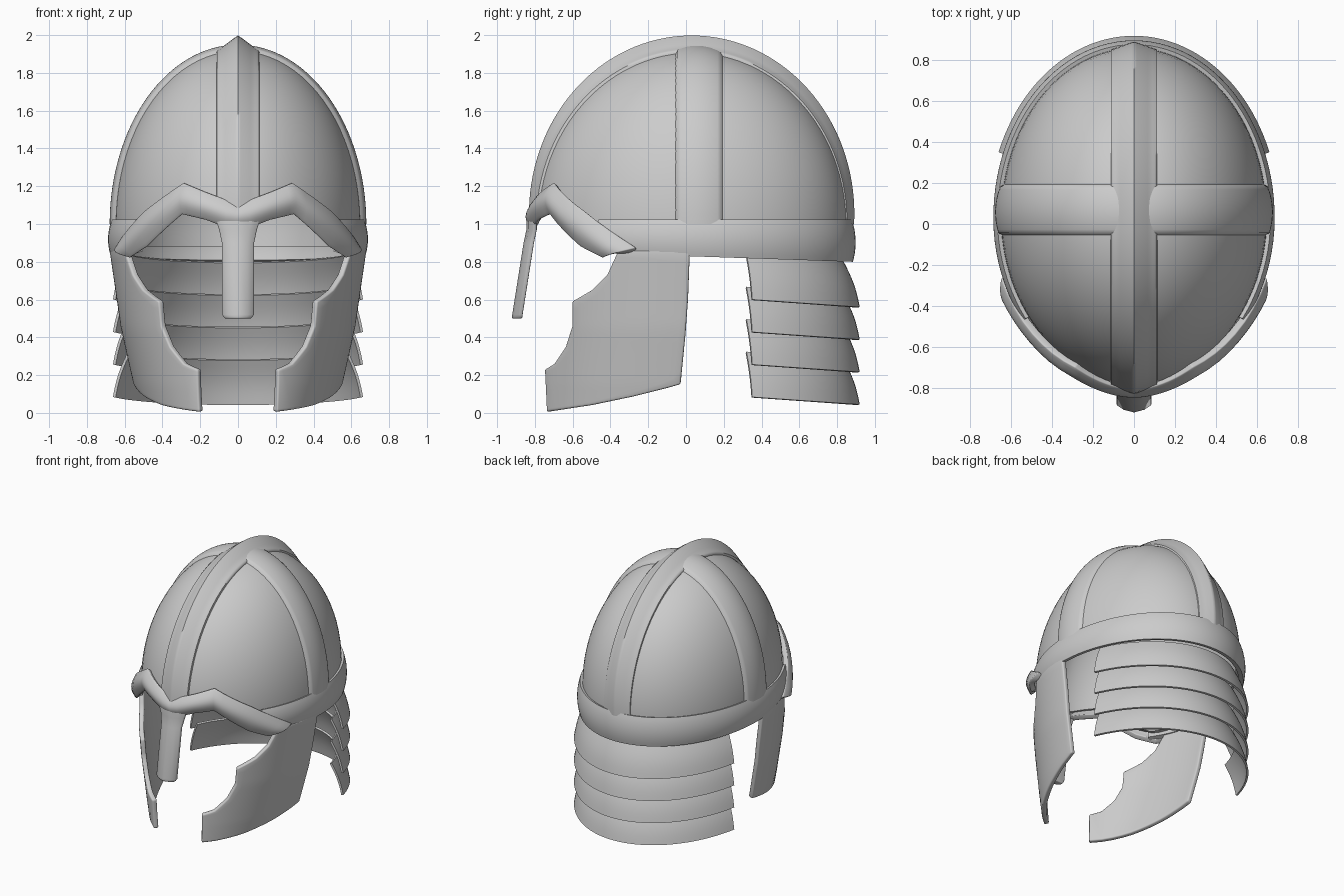
import bpy, bmesh
from math import sin, cos, pi, sqrt, asin, copysign
from mathutils import Vector

cube = bpy.data.objects.get("Cube")
if cube:
    bpy.data.objects.remove(cube)

steel = bpy.data.materials.new("grey steel")
steel.use_nodes = True
COL = (0.6, 0.6, 0.6, 1)
steel.diffuse_color = COL
steel.node_tree.nodes["Principled BSDF"].inputs["Base Color"].default_value = COL

RX, RY, H, CY = 0.65, 0.83, 0.92, 0.03   # half width, half length, dome height, centre
CENTRE = Vector((0, CY, 0.9))


def lerp_list(pts, t):
    """Point at t (0..1) along a list of tuples, by index."""
    f = t * (len(pts) - 1)
    i = min(int(f), len(pts) - 2)
    return [a + (b - a) * (f - i) for a, b in zip(pts[i], pts[i + 1])]


def table(pts, v):
    """Piecewise linear lookup."""
    for (a, p), (b, q) in zip(pts, pts[1:]):
        if v <= b:
            return p + (q - p) * max(0, v - a) / (b - a)
    return pts[-1][1]


def plan(a, scale=1, off=0):
    """Egg-shaped plan outline, angle measured from the front."""
    s, c = sin(a), cos(a)
    p = 1.12 if c > 0 else 1
    return (RX * scale + off) * copysign(abs(s) ** p, s), CY - (RY * scale + off) * c


def wall(a, z, off=0):
    h = min(1, max(0, (z - 1) / H))
    x, y = plan(a, sqrt(1 - h * h), off)
    return x, y, z


def sheet(name, func, nu, nv, thick=0, bevel=0, angle=0.7):
    """Grid surface func(u, v), facing outward, optionally thickened inward."""
    bm = bmesh.new()
    g = [[bm.verts.new(func(i / nu, j / nv)) for j in range(nv + 1)] for i in range(nu + 1)]
    for i in range(nu):
        for j in range(nv):
            bm.faces.new((g[i][j], g[i + 1][j], g[i + 1][j + 1], g[i][j + 1]))
    bmesh.ops.remove_doubles(bm, verts=bm.verts[:], dist=0.0005)
    bm.normal_update()
    if sum(f.normal.dot(f.calc_center_median() - CENTRE) * f.calc_area() for f in bm.faces) < 0:
        bmesh.ops.reverse_faces(bm, faces=bm.faces[:])
    return finish(name, bm, thick, bevel, angle)


def finish(name, bm, thick=0, bevel=0, angle=0.7):
    me = bpy.data.meshes.new(name)
    bm.to_mesh(me)
    bm.free()
    me.materials.append(steel)
    ob = bpy.data.objects.new(name, me)
    bpy.context.collection.objects.link(ob)
    bpy.ops.object.select_all(action='DESELECT')
    ob.select_set(True)
    bpy.context.view_layer.objects.active = ob
    if thick:
        m = ob.modifiers.new("thickness", 'SOLIDIFY')
        m.thickness, m.offset = thick, -1
        bpy.ops.object.modifier_apply(modifier=m.name)
    if bevel:
        m = ob.modifiers.new("soft edge", 'BEVEL')
        m.width, m.segments, m.angle_limit = bevel, 3, 0.8
        m.limit_method = 'ANGLE'
        bpy.ops.object.modifier_apply(modifier=m.name)
    bpy.ops.object.shade_smooth_by_angle(angle=angle)
    return ob


# Brow edges as (angle from front, height)
BROW_TOP = [(0, 1.11), (0.1, 1.125), (0.3, 1.17), (0.5, 1.22), (0.85, 1.07), (1.23, 0.875)]
BROW_LOW = [(0, 0.97), (0.13, 0.98), (0.3, 1.02), (0.5, 1.05), (0.82, 0.88), (1.0, 0.82)]


# Dome, with its lower front edge hidden behind the brow
def dome(u, v):
    a = u * 2 * pi
    low = table(BROW_LOW, min(a, 2 * pi - a)) + 0.06
    f0 = asin((low - 1) / H)
    f = f0 + (pi / 2 - f0) * v
    x, y = plan(a, cos(f))
    return x, y, 1 + H * sin(f)


sheet("dome", dome, 96, 24, 0.025)


# Crest running front to back, with a raised ridge
CREST = [(-0.01,), (0.01,), (0.02,), (0.04,), (0.06,), (0.04,), (0.02,), (0.01,), (-0.01,)]
CREST_X = [(-0.115,), (-0.112,), (-0.08,), (-0.04,), (0,), (0.04,), (0.08,), (0.112,), (0.115,)]


def crest(u, v):
    t = 0.08 + (pi - 0.08) * u
    x, off = lerp_list(CREST_X, v)[0], lerp_list(CREST, v)[0]
    k = sqrt(1 - (x / RX) ** 2)
    if off > 0:
        off *= 0.5 + 0.8 * sin(t)
    return x, CY - (RY * k + off) * cos(t), 1 + (H * k + off) * sin(t)


sheet("crest", crest, 64, 24, angle=0.9)


# Strap running side to side
def strap(u, v):
    t = pi * u
    y = -0.06 + 0.26 * v
    k = sqrt(1 - ((y - CY) / RY) ** 2)
    off = -0.01 if v in (0, 1) else 0.01 + 0.02 * sin(pi * v) ** 0.7
    return (RX * k + off) * cos(t), y, 1 + (H * k + off) * sin(t)


sheet("side_strap", strap, 64, 16, angle=0.9)


# Rim band around the sides and back
def band(u, v):
    a = 0.95 + (2 * pi - 1.9) * u
    low = 0.83 - 0.035 * plan(a)[1]
    off = 0.012 + 0.026 * sin(pi * (0.12 + 0.83 * v)) ** 0.8
    return wall(a, low + (1.025 - low) * v, off)


sheet("rim_band", band, 72, 10, 0.035)


# Brow guard, mirrored about the centre
def brow(u, v):
    s = copysign(1, u - 0.5)
    t = abs(2 * u - 1)
    lo, hi = lerp_list(BROW_LOW, t), lerp_list(BROW_TOP, t)
    a, z = [p + (q - p) * v for p, q in zip(lo, hi)]
    return wall(s * a, z, 0.015 + 0.035 * sin(pi * v) + 0.03 * t * t)


sheet("brow_guard", brow, 40, 10, 0.04, 0.006)

# Nose guard: tapered bar with a ridged front
bm = bmesh.new()
rings = []
for z, w, y in [(1.06, 0.13, -0.845), (0.97, 0.1, -0.845), (0.9, 0.085, -0.86),
                (0.52, 0.085, -0.92), (0.5, 0.07, -0.922)]:
    shape = [(-w, 0.055), (-w, 0.035), (-w * 0.6, 0.012), (0, 0), (w * 0.6, 0.012), (w, 0.035), (w, 0.055)]
    rings.append([bm.verts.new((x, y + d, z)) for x, d in shape])
for r, s in zip(rings, rings[1:]):
    for i in range(len(r)):
        j = (i + 1) % len(r)
        bm.faces.new((r[i], r[j], s[j], s[i]))
bm.faces.new(rings[0])
bm.faces.new(rings[-1])
bmesh.ops.recalc_face_normals(bm, faces=bm.faces[:])
finish("nose_guard", bm, bevel=0.006)

# Cheek guards: ruled between the face edge and the outer edge, given as (y, z)
FACE = [(-0.75, 0.23), (-0.7, 0.26), (-0.64, 0.35), (-0.605, 0.46), (-0.605, 0.59),
        (-0.5, 0.65), (-0.42, 0.73), (-0.36, 0.86)]
OUTER = [(-0.74, 0.005), (-0.5, 0.04), (-0.28, 0.085), (-0.1, 0.13), (-0.03, 0.15),
         (-0.005, 0.4), (0.01, 0.6), (0.02, 0.86)]
TAPER = [(0, 0.78), (0.15, 0.84), (0.45, 0.94), (0.86, 1.03)]


def cheek(side):
    def func(u, v):
        p, q = lerp_list(FACE, u), lerp_list(OUTER, u)
        y, z = [a + (b - a) * v for a, b in zip(p, q)]
        c = (y - CY) / (RY + 0.01)
        return side * (RX + 0.01) * sqrt(1 - c * c) * table(TAPER, z), y, z
    return func


for side, label in ((1, "left"), (-1, "right")):
    sheet(label + "_cheek_guard", cheek(side), 28, 14, 0.035, 0.01)

# Neck guard: four overlapping flared plates
for n in range(4):
    def lame(u, v, n=n):
        a = 1.94 + (2 * pi - 3.88) * u
        y = plan(a)[1]
        top = 0.84 - 0.172 * n
        z = top - (top - (0.6 - 0.172 * n)) * v - 0.075 * (y - 0.33)
        return wall(a, z, -0.025 + 0.085 * v + 0.012 * sin(pi * v))
    sheet("neck_plate_%d" % (n + 1), lame, 48, 8, 0.015)
